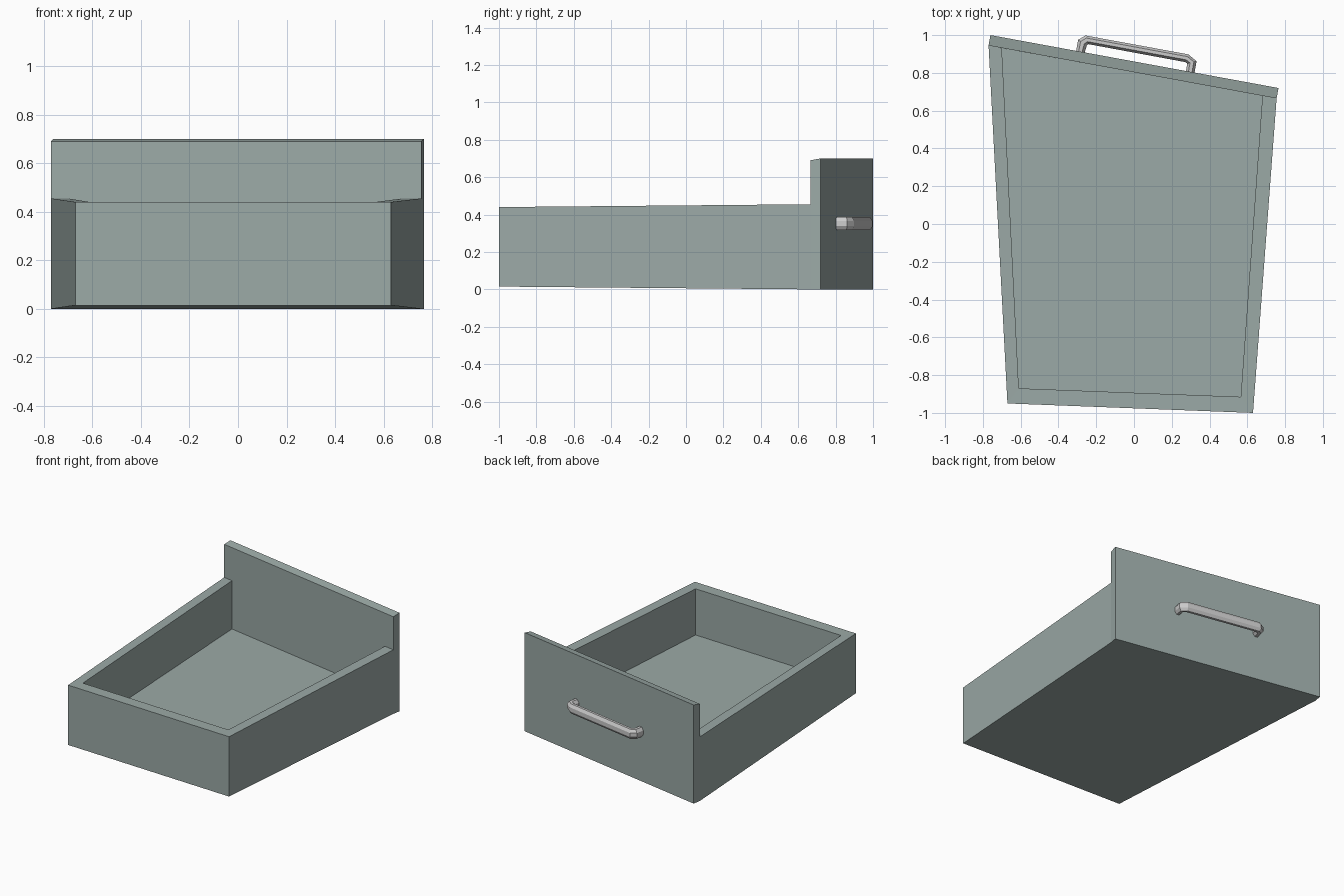
import bpy
import math
from mathutils import Vector

if "Cube" in bpy.data.objects:
    bpy.data.objects.remove(bpy.data.objects["Cube"])

paint = bpy.data.materials.new("grey_green_paint")
paint.diffuse_color = (0.33, 0.40, 0.385, 1)
paint.use_nodes = True
paint.node_tree.nodes["Principled BSDF"].inputs["Base Color"].default_value = paint.diffuse_color


def make(name, verts, faces, mat=None):
    mesh = bpy.data.meshes.new(name)
    mesh.from_pydata(verts, [], faces)
    mesh.update()
    obj = bpy.data.objects.new(name, mesh)
    bpy.context.collection.objects.link(obj)
    if mat:
        mesh.materials.append(mat)
    return obj


def level(plan, heights):
    return [(x, y, z) for (x, y), z in zip(plan, heights)]


# Plan corners run anticlockwise: front left, front right, back right, back left
outer = [(-0.67, -0.95), (0.63, -1.0), (0.755, 0.665), (-0.77, 0.945)]
inner = [(-0.61, -0.87), (0.565, -0.915), (0.68, 0.679), (-0.70, 0.932)]
low = [0.015, 0.015, 0.0, 0.0]
rim = [0.44, 0.44, 0.455, 0.455]

# Drawer tray: three walls and a floor, open where the face panel closes it
verts = (level(outer, low) + level(outer, rim)
         + level(inner, rim) + level(inner, [0.112] * 4))
faces = [(3, 2, 1, 0), (12, 13, 14, 15)]
for a, b in ((0, 1), (1, 2), (3, 0)):
    for k in (0, 4, 8):
        faces.append((a + k, b + k, b + k + 4, a + k + 4))
make("drawer_tray", verts, faces, paint)

# Skewed drawer face panel
panel = [outer[3], outer[2], (0.765, 0.72), (-0.76, 1.0)]
verts = level(panel, [0] * 4) + level(panel, [0.69, 0.69, 0.70, 0.70])
faces = [(3, 2, 1, 0), (4, 5, 6, 7)]
faces += [(i, (i + 1) % 4, (i + 1) % 4 + 4, i + 4) for i in range(4)]
make("drawer_face", verts, faces, paint)

# Handle: octagonal section swept between its outer and inner outlines
outside = [(-0.309, 0.90), (-0.296, 0.975), (-0.257, 0.998),
           (0.288, 0.898), (0.331, 0.862), (0.318, 0.785)]
inside = [(-0.265, 0.895), (-0.250, 0.945), (-0.241, 0.952),
          (0.272, 0.857), (0.282, 0.849), (0.272, 0.79)]
SIDES, MID_Z, HALF_H = 8, 0.352, 0.034
verts, faces = [], []
for o, i in zip(outside, inside):
    mid = (Vector(o) + Vector(i)) / 2
    half = (Vector(o) - Vector(i)) / 2
    for s in range(SIDES):
        a = 2 * math.pi * (s + 0.5) / SIDES
        p = mid + half * math.cos(a) / math.cos(math.pi / SIDES)
        z = MID_Z + HALF_H * math.sin(a) / math.cos(math.pi / SIDES)
        verts.append((p.x, p.y, z))
for r in range(len(outside) - 1):
    for s in range(SIDES):
        a, b = r * SIDES + s, r * SIDES + (s + 1) % SIDES
        faces.append((a, a + SIDES, b + SIDES, b))
faces.append(tuple(range(SIDES)))
faces.append(tuple(reversed(range(len(verts) - SIDES, len(verts)))))
make("pull_handle", verts, faces)
